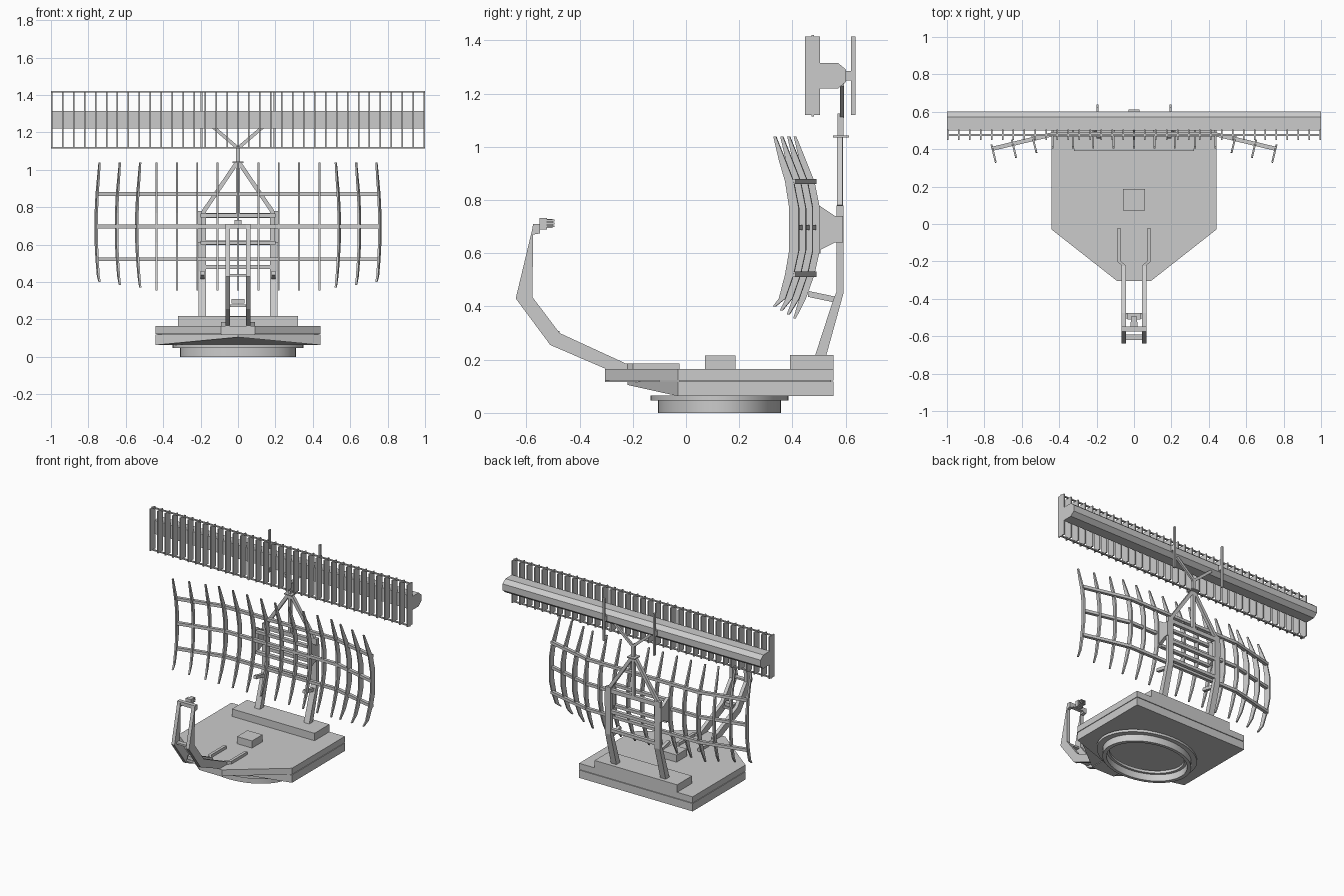
import bpy, bmesh, math
from mathutils import Vector, Matrix

if "Cube" in bpy.data.objects:
    bpy.data.objects.remove(bpy.data.objects["Cube"])


def finish(bm, name):
    bmesh.ops.recalc_face_normals(bm, faces=bm.faces)
    me = bpy.data.meshes.new(name)
    bm.to_mesh(me)
    bm.free()
    ob = bpy.data.objects.new(name, me)
    bpy.context.collection.objects.link(ob)
    return ob


def prism(name, pts, lo, hi, axis='X', mat=None):
    """Extrude a 2D outline: axis X uses (y, z) points, axis Z uses (x, y)."""
    def at(p, h):
        return (h, p[0], p[1]) if axis == 'X' else (p[0], p[1], h)
    bm = bmesh.new()
    a = [bm.verts.new(at(p, lo)) for p in pts]
    b = [bm.verts.new(at(p, hi)) for p in pts]
    bm.faces.new(a)
    bm.faces.new(b)
    for i in range(len(pts)):
        j = (i + 1) % len(pts)
        bm.faces.new((a[i], a[j], b[j], b[i]))
    if mat:
        bm.transform(mat)
    return finish(bm, name)


def box(name, x0, x1, y0, y1, z0, z1):
    return prism(name, [(x0, y0), (x1, y0), (x1, y1), (x0, y1)], z0, z1, 'Z')


def bar(name, p, q, w, d):
    """Rectangular bar from p to q."""
    p, q = Vector(p), Vector(q)
    bm = bmesh.new()
    bmesh.ops.create_cube(bm, size=1)
    rot = (q - p).to_track_quat('Z', 'Y').to_matrix().to_4x4()
    bm.transform(Matrix.Translation((p + q) / 2) @ rot @ Matrix.Diagonal((w, d, (q - p).length, 1)))
    return finish(bm, name)


def ring(name, rx, ry, inner, z0, z1, n=48):
    """Elliptical ring with a square cross-section."""
    bm = bmesh.new()
    loops = []
    for i in range(n):
        c, s = math.cos(2 * math.pi * i / n), math.sin(2 * math.pi * i / n)
        loops.append([bm.verts.new((rx * k * c, 0.126 + ry * k * s, z))
                      for k, z in ((1, z0), (1, z1), (inner, z1), (inner, z0))])
    for i in range(n):
        a, b = loops[i], loops[(i + 1) % n]
        for j in range(4):
            k = (j + 1) % 4
            bm.faces.new((a[j], a[k], b[k], b[j]))
    ob = finish(bm, name)
    bpy.context.view_layer.objects.active = ob
    ob.select_set(True)
    bpy.ops.object.shade_smooth_by_angle(angle=math.radians(30))
    ob.select_set(False)


# Turntable base
ring("base_ring", 0.31, 0.231, 0.91, 0, 0.047)
ring("base_flange", 0.35, 0.26, 0.75, 0.047, 0.065)

# Platform: upper plate, thin seam, lower hull with rising nose
prism("upper_plate", [(-.44, .555), (-.44, -.03), (-.09, -.305), (.09, -.305), (.44, -.03), (.44, .555)],
      0.122, 0.165, 'Z')
box("platform_seam", -.43, .43, -.025, .545, .11, .13)
hull = prism("lower_hull", [(-.44, .555), (-.44, -.03), (0, -.22), (.44, -.03), (.44, .555)], 0.063, 0.118, 'Z')
for v in hull.data.vertices:
    if v.co.y < -.2 and v.co.z < .1:
        v.co.z = .105
box("nose_block", -.09, .09, -.305, -.1, .117, .165)
box("rear_plinth", -.32, .32, .39, .555, .165, .217)
box("deck_box", -.058, .058, .072, .187, .165, .215)

# Feed boom arms and rails
arm = [(-.23, .167), (-.305, .167), (-.51, .255), (-.64, .43), (-.578, .69), (-.575, .71), (-.548, .71),
       (-.548, .675), (-.575, .67), (-.577, .435), (-.475, .30), (-.225, .185)]
rail = [(.07, -.025), (.09, -.025), (.09, -.2), (.068, -.22), (.068, -.305), (.045, -.305), (.045, -.22), (.07, -.2)]
for s in (-1, 1):
    prism("feed_arm", arm, s * .044, s * .068)
    prism("deck_rail", [(s * x, y) for x, y in rail], .164, .185, 'Z')
box("feed_crossbar_top", -.068, .068, -.575, -.548, .685, .71)
box("feed_crossbar_mid", -.05, .05, -.62, -.59, .43, .442)
box("feed_crossbar_low", -.05, .05, -.505, -.475, .265, .28)
box("feed_crossbar_low_top", -.035, .035, -.51, -.475, .285, .308)

# Feed horn
box("feed_horn_body", -.02, .02, -.55, -.523, .69, .732)
for z in (.698, .709, .72):
    box("feed_horn_fin", -.017, .017, -.525, -.495, z, z + .006)
box("feed_horn_core", -.01, .01, -.525, -.502, .695, .728)

# Support frame
post = [(.485, .215), (.527, .215), (.592, .45), (.592, .78), (.566, .78), (.566, .455), (.555, .43)]
gusset = [(.50, .78), (.56, .74), (.59, .74), (.59, .64), (.56, .64), (.50, .61)]
for s in (-1, 1):
    prism("frame_post", post, s * .17, s * .212)
    prism("reflector_bracket", gusset, s * .195, s * .218)
    bar("lower_strut", (s * .19, .46, .447), (s * .19, .565, .425), .022, .022)
    bar("apex_brace", (s * .185, .578, .775), (s * .008, .578, 1.035), .022, .022)
    bar("array_fork", (0, .586, 1.115), (s * .14, .586, 1.235), .014, .018)
for z, h in ((.755, .014), (.61, .011), (.48, .011)):
    box("frame_crossbar", -.2, .2, .566, .59, z - h, z + h)
for z in (.755, .61):
    box("reflector_mount_bar", -.2, .2, .48, .505, z - .01, z + .01)
box("centre_pole", -.01, .01, .568, .59, .745, 1.04)
box("apex_plate", -.03, .03, .552, .612, 1.035, 1.043)
box("array_mast", -.01, .01, .569, .592, 1.04, 1.125)

# Reflector: flat centre section with two angled wings
SP, FOLD, ANG = .109, .436, math.radians(13.5)


def rib_outline(bottom):
    back = [(-.088, 1.038), (-.052, .95), (-.02, .87), (0, .77), (0, .61), (-.02, .52), (-.052, .43), (-.09, bottom)]
    width = [.01, .025, .033, .037, .037, .033, .025, .01]
    front = [(y - w, z) for (y, z), w in zip(back, width)]
    return back + front[::-1]


def wing(s):
    return Matrix.Translation((s * FOLD, .503, 0)) @ Matrix.Rotation(-s * ANG, 4, 'Z')


for i in range(-7, 8):
    n, s = abs(i), (1 if i > 0 else -1)
    low = .355 + .015 * max(0, n - 4)
    if n <= 4:
        m = Matrix.Translation((i * SP, .503, 0))
    else:
        m = wing(s) @ Matrix.Translation((s * (n - 4) * SP * 1.025, 0, 0))
    prism("reflector_rib", rib_outline(low), -.005, .005, 'X', m)
for z in (.87, .697, .521):
    sec = [(-.034, z - .01), (-.012, z - .01), (-.012, z + .01), (-.034, z + .01)]
    prism("reflector_rail", sec, -FOLD, FOLD, 'X', Matrix.Translation((0, .503, 0)))
    for s in (-1, 1):
        prism("reflector_wing_rail", sec, 0, s * .338, 'X', wing(s))

# Upper linear array: beam, fins and tie rods
prism("array_beam", [(.50, 1.315), (.572, 1.315), (.602, 1.29), (.602, 1.245), (.572, 1.22), (.50, 1.22)], -1, 1)
N = 34
for i in range(N + 1):
    x = -.996 + 1.992 * i / N
    box("array_fin", x - .004, x + .004, .448, .504, 1.12, 1.415)
for z in (1.119, 1.416):
    box("array_tie_rod", -1, 1, .471, .481, z - .004, z + .004)

# Rear whip elements
for s in (-1, 1):
    x = s * .195
    box("whip_element", x - .006, x + .006, .621, .638, 1.12, 1.415)
    box("whip_mount", x - .006, x + .006, .6, .625, 1.25, 1.285)
